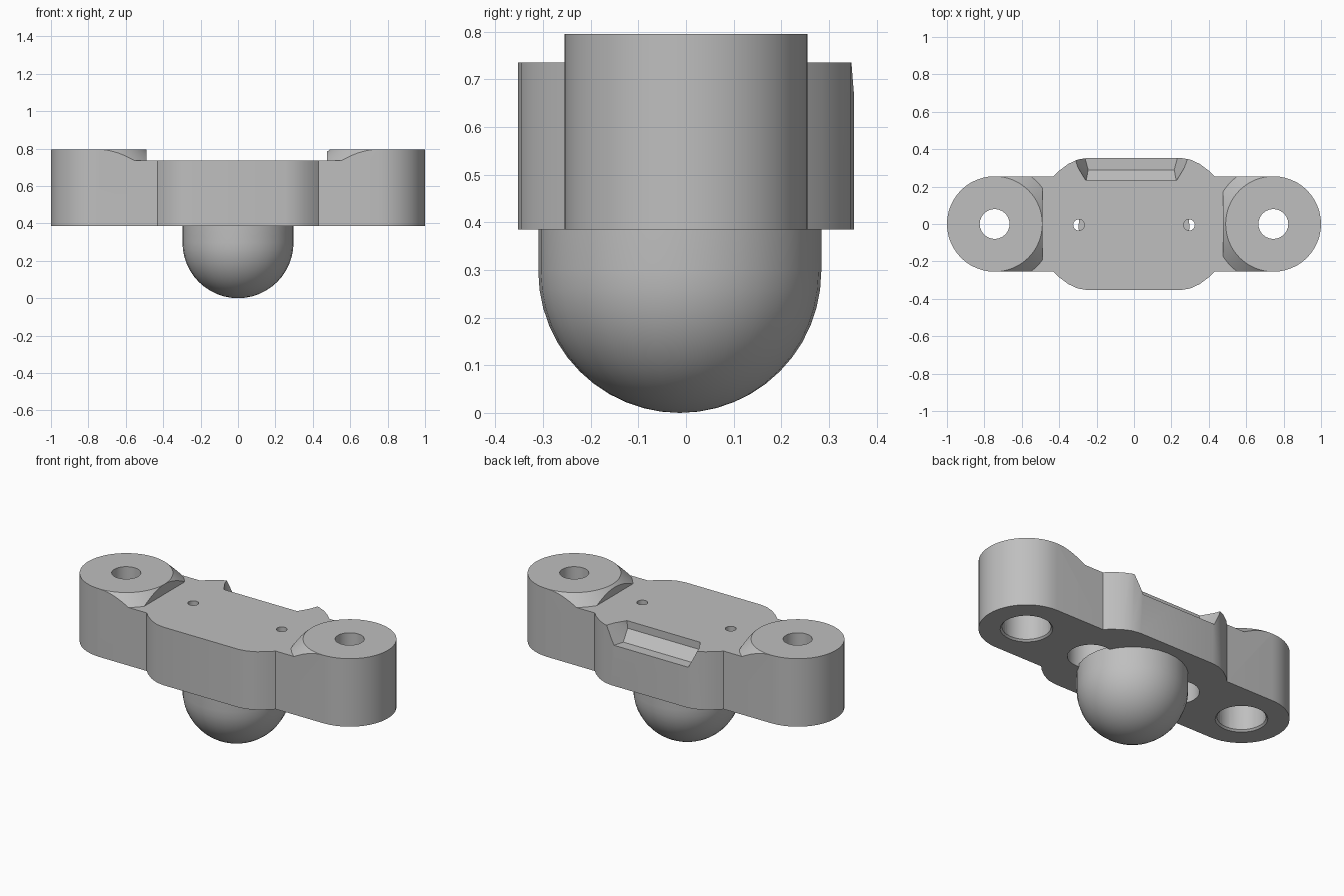
import bpy, bmesh, math
from mathutils import Matrix, Vector

if "Cube" in bpy.data.objects:
    bpy.data.objects.remove(bpy.data.objects["Cube"], do_unlink=True)

GREY = (0.52, 0.52, 0.52, 1)
grey = bpy.data.materials.new("plain grey")
grey.use_nodes = True
grey.diffuse_color = GREY
grey.node_tree.nodes["Principled BSDF"].inputs["Base Color"].default_value = GREY

BASE, DECK, TOP = 0.385, 0.735, 0.795
EAR_X, EAR_R = 0.745, 0.255


def finish(name, bm):
    bmesh.ops.recalc_face_normals(bm, faces=bm.faces)
    mesh = bpy.data.meshes.new(name)
    bm.to_mesh(mesh)
    bm.free()
    mesh.materials.append(grey)
    obj = bpy.data.objects.new(name, mesh)
    bpy.context.collection.objects.link(obj)
    return obj


def prism(name, points, z0, z1):
    bm = bmesh.new()
    face = bm.faces.new([bm.verts.new((x, y, z0)) for x, y in points])
    ext = bmesh.ops.extrude_face_region(bm, geom=[face])["geom"]
    bmesh.ops.translate(bm, vec=(0, 0, z1 - z0),
                        verts=[v for v in ext if isinstance(v, bmesh.types.BMVert)])
    return finish(name, bm)


def box(name, x0, x1, z0, z1):
    return prism(name, [(x0, -0.5), (x1, -0.5), (x1, 0.5), (x0, 0.5)], z0, z1)


def cone(name, x, y, z0, z1, r0, r1, sides=32):
    bm = bmesh.new()
    bmesh.ops.create_cone(bm, cap_ends=True, segments=sides, radius1=r0, radius2=r1,
                          depth=z1 - z0, matrix=Matrix.Translation((x, y, (z0 + z1) / 2)))
    return finish(name, bm)


def cut(target, cutter):
    mod = target.modifiers.new("cut", "BOOLEAN")
    mod.operation, mod.solver, mod.object = "DIFFERENCE", "EXACT", cutter
    bpy.context.view_layer.objects.active = target
    bpy.ops.object.modifier_apply(modifier=mod.name)
    bpy.data.objects.remove(cutter, do_unlink=True)


# Bracket outline: one quarter, mirrored to all four
quarter = [(EAR_X + EAR_R * math.cos(a), EAR_R * math.sin(a))
           for a in (math.pi / 2 * i / 12 for i in range(13))]
quarter += [(0.43, 0.255), (0.4, 0.285), (0.35, 0.322), (0.3, 0.345), (0.25, 0.353)]


def mirrored(sx, sy):
    return [(x * sx, y * sy) for x, y in quarter]


outline = (quarter + mirrored(-1, 1)[::-1] + mirrored(-1, -1)[1:]
           + mirrored(1, -1)[:0:-1])
bracket = prism("bracket", outline, BASE, TOP)

# Lowered deck between the ears, leaving a sloped skirt around each boss
slab = box("slab_cutter", -0.74, 0.74, DECK, 0.9)
for side in (-1, 1):
    cut(slab, cone("skirt", side * EAR_X, 0, DECK - 0.06, TOP + 0.12,
                   EAR_R + 0.13, EAR_R - 0.13, 64))
cut(bracket, slab)
cut(bracket, box("deck_cutter", -0.49, 0.475, DECK, 0.9))

# Bolt holes and pin holes, each with a wide bore from below
for side in (-1, 1):
    for x, y, r, bore in ((EAR_X, 0, 0.08, 0.13), (0.295, -0.005, 0.03, 0.125)):
        x *= side
        cut(bracket, cone("hole_cutter", x, y, 0.3, 0.9, r, r, 24))
        cut(bracket, cone("bore_cutter", x, y, 0.3, 0.62, bore, bore))
    cut(bracket, cone("chamfer_cutter", side * EAR_X, 0, BASE - 0.01, BASE + 0.02, 0.15, 0.12))

# Open recess with a sloped floor in the back edge
bm = bmesh.new()
for half, y, z in ((0.25, 0.235, 0.8), (0.24, 0.235, 0.69), (0.23, 0.29, 0.63),
                   (0.26, 0.4, 0.63), (0.35, 0.4, 0.8)):
    for side in (-1, 1):
        bm.verts.new((side * half - 0.015, y, z))
bmesh.ops.convex_hull(bm, input=bm.verts)
cut(bracket, finish("recess_cutter", bm))

# Round-nosed dome below the bracket
R = 0.297
bm = bmesh.new()
bmesh.ops.create_uvsphere(bm, u_segments=32, v_segments=24, radius=R)
bmesh.ops.delete(bm, geom=[v for v in bm.verts if v.co.z > 0.001], context="VERTS")
rim = [e for e in bm.edges if e.is_boundary]
ext = bmesh.ops.extrude_edge_only(bm, edges=rim)["geom"]
bmesh.ops.translate(bm, vec=Vector((0, 0, BASE + 0.015 - R)),
                    verts=[v for v in ext if isinstance(v, bmesh.types.BMVert)])
bmesh.ops.holes_fill(bm, edges=[e for e in bm.edges if e.is_boundary], sides=0)
bmesh.ops.translate(bm, vec=(0, -0.013, R), verts=bm.verts)
dome = finish("dome", bm)

# Smooth curves, crisp edges
bpy.ops.object.select_all(action="DESELECT")
for obj in (bracket, dome):
    obj.select_set(True)
bpy.context.view_layer.objects.active = bracket
bpy.ops.object.shade_smooth_by_angle(angle=math.radians(25))
